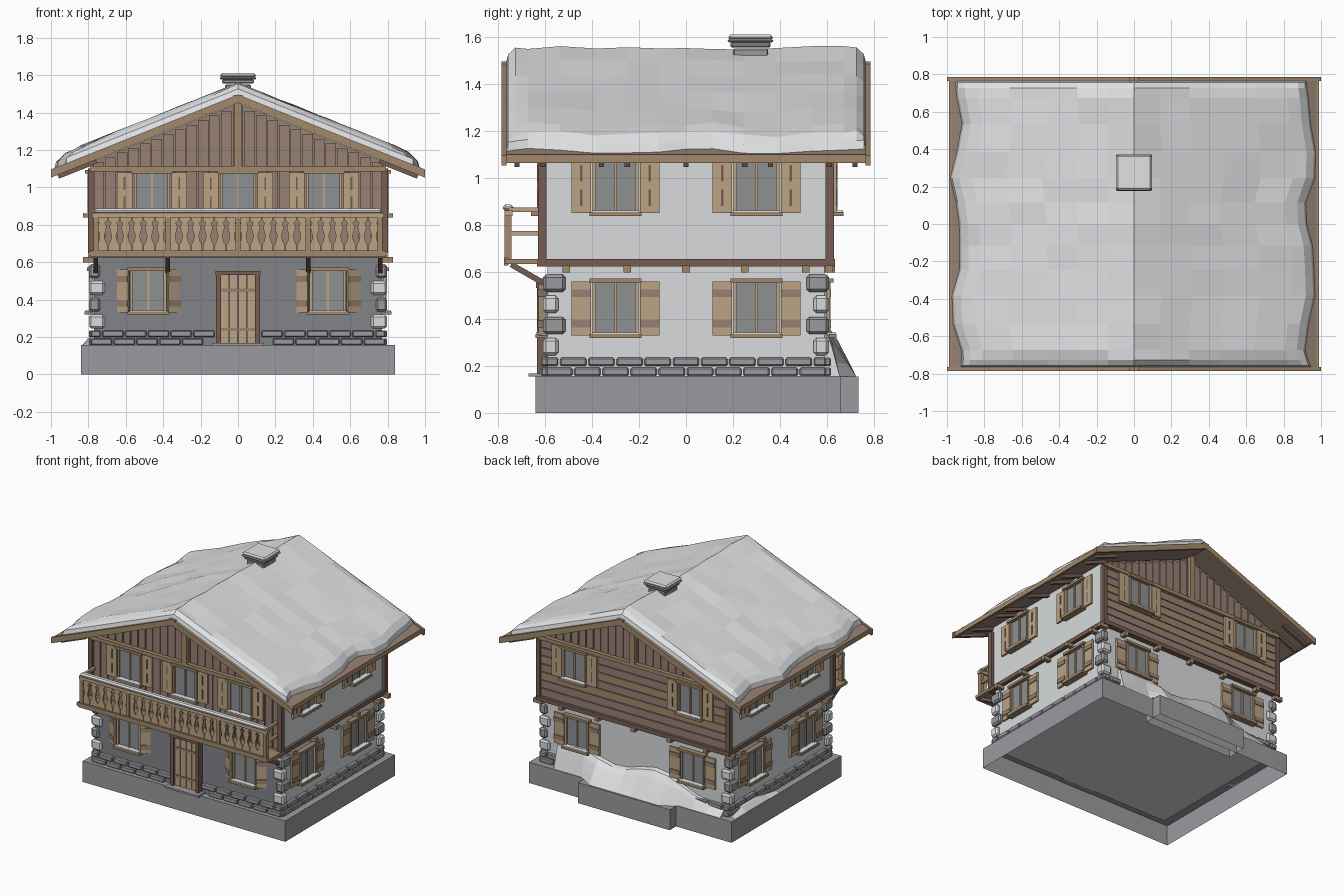
import bpy, bmesh, math, random
from mathutils import Matrix, Vector

random.seed(4)
cube = bpy.data.objects.get("Cube")
if cube:
    bpy.data.objects.remove(cube)

COLOURS = {
    "snow": (.75, .76, .77), "plaster": (.69, .71, .72), "grey_plaster": (.22, .23, .25),
    "stone": (.33, .33, .35), "glass": (.27, .28, .29), "plank_brown": (.31, .22, .175),
    "tan_wood": (.50, .37, .23), "dark_wood": (.18, .11, .085), "mid_wood": (.36, .25, .15),
}
MATS = {}
for key, rgb in COLOURS.items():
    m = bpy.data.materials.new(key)
    m.use_nodes = True
    m.diffuse_color = (*rgb, 1)
    shader = next(n for n in m.node_tree.nodes if n.type == "BSDF_PRINCIPLED")
    shader.inputs["Base Color"].default_value = (*rgb, 1)
    shader.inputs["Roughness"].default_value = .9
    MATS[key] = m


def finish(name, bm, mats, bevel=0):
    bmesh.ops.recalc_face_normals(bm, faces=bm.faces)
    mesh = bpy.data.meshes.new(name)
    bm.to_mesh(mesh)
    bm.free()
    for k in mats:
        mesh.materials.append(MATS[k])
    ob = bpy.data.objects.new(name, mesh)
    bpy.context.collection.objects.link(ob)
    if bevel:
        mod = ob.modifiers.new("Bevel", "BEVEL")
        mod.width, mod.segments = bevel, 1
    return ob


def boxes(name, items, place=Matrix(), bevel=0):
    """Items are (centre, size, material, optional rotation)."""
    bm, mats = bmesh.new(), []
    for centre, size, mat, *turn in items:
        if mat not in mats:
            mats.append(mat)
        mtx = place @ Matrix.Translation(centre) @ (turn[0] if turn else Matrix())
        made = bmesh.ops.create_cube(bm, size=1, matrix=mtx @ Matrix.Diagonal((*size, 1)))
        for f in {f for v in made["verts"] for f in v.link_faces}:
            f.material_index = mats.index(mat)
    return finish(name, bm, mats, bevel)


def prism(name, outline, y0, y1, *mats):
    """Extrude an x-z outline along y."""
    bm = bmesh.new()
    face = bm.faces.new([bm.verts.new((x, y0, z)) for x, z in outline])
    ext = bmesh.ops.extrude_face_region(bm, geom=[face])
    bmesh.ops.translate(bm, vec=(0, y1 - y0, 0),
                        verts=[g for g in ext["geom"] if isinstance(g, bmesh.types.BMVert)])
    return finish(name, bm, mats)


def grid(name, rows, mat):
    bm = bmesh.new()
    vs = [[bm.verts.new(p) for p in row] for row in rows]
    for a, b in zip(vs, vs[1:]):
        for i in range(len(a) - 1):
            bm.faces.new((a[i], a[i + 1], b[i + 1], b[i]))
    return finish(name, bm, [mat])


def side(angle, dist):
    """Frame whose -y axis points out of a wall."""
    return Matrix.Rotation(math.radians(angle), 4, "Z") @ Matrix.Translation((0, -dist, 0))


def roof_z(x):
    return 1.49 - .4 * abs(x)


# Foundation, open underneath
base = boxes("foundation", [((0, .01, .078), (1.68, 1.3, .156), "stone"),
                            ((0, .66, .077), (.76, .15, .154), "stone")])
bm = bmesh.new()
bm.from_mesh(base.data)
bmesh.ops.delete(bm, geom=[f for f in bm.faces if f.normal.z < -.9], context="FACES")
bm.to_mesh(base.data)
bm.free()

# Walls: the front and back differ from the sides
w = .77
lower = prism("lower_walls", [(-w, .15), (w, .15), (w, .64), (-w, .64)], -.59, .59,
              "plaster", "grey_plaster")
w, top = .78, roof_z(.78) - .04
upper = prism("upper_walls", [(-w, .63), (w, .63), (w, top), (0, 1.45), (-w, top)], -.6, .6,
              "plaster", "plank_brown")
for f in lower.data.polygons:
    f.material_index = int(f.normal.y < -.9)
for f in upper.data.polygons:
    f.material_index = int(abs(f.normal.y) > .9)

# Plinth bricks in two staggered courses
for label, angle, dist, half in (("front", 0, .59, .79), ("right", 90, .77, .6),
                                 ("back", 180, .59, .79), ("left", -90, .77, .6)):
    items = []
    for row, z in enumerate((.175, .217)):
        n = round(2 * half / .125)
        step = 2 * half / n
        for i in range(n + row):
            a, b = (max(-half, min(half, -half + (k - row / 2) * step)) for k in (i, i + 1))
            if label == "front" and abs(a + b) < .26:
                continue
            items.append((((a + b) / 2, -.005, z), (b - a - .008, .045, .036), "stone"))
    boxes(label + "_plinth_bricks", items, side(angle, dist), .006)

# Corner quoins
items = []
for sx in (-1, 1):
    for sy in (-1, 1):
        for i in range(4):
            wide = i % 2 == 0
            lx, ly = (.085, .065) if wide else (.06, .095)
            items.append(((sx * (.797 - lx / 2), sy * (.608 - ly / 2), .282 + i * .09),
                          (lx, ly, .074), "plaster" if wide else "stone"))
boxes("corner_stones", items, bevel=.012)

# Floor band, corner posts and joist ends
items = [((0, s * .615, .64), (1.6, .04, .032), "dark_wood") for s in (-1, 1)]
items += [((s * .785, 0, .64), (.03, 1.27, .032), "dark_wood") for s in (-1, 1)]
items += [((sx * .785, sy * .612, .875), (.034, .036, .45), "dark_wood")
          for sx in (-1, 1) for sy in (-1, 1)]
boxes("timber_frame", items)
items = [((s * .795, y, .612), (.07, .032, .03), "mid_wood")
         for s in (-1, 1) for y in (-.51, -.25, 0, .25, .51, .61)]
items += [((x, .605, .612), (.032, .06, .03), "mid_wood") for x in (-.6, -.3, 0, .3, .6)]
boxes("joist_ends", items)

# Vertical planks, tie beam and king post on both gables
for label, angle, foot in (("front", 0, .66), ("back", 180, 1.1)):
    items = []
    for i in range(-12, 13):
        x = i * .062
        head = roof_z(abs(x) + .03) - .045
        items.append(((x, -.004, (head + foot) / 2), (.056, .012, head - foot), "plank_brown"))
    boxes(label + "_gable_planks", items, side(angle, .6))
    boxes(label + "_gable_beams", [((0, -.02, 1.1), (1.58, .04, .028), "mid_wood"),
                                   ((0, -.02, 1.28), (.04, .04, .36), "mid_wood")],
          side(angle, .6))

# Horizontal boards on the back upper storey
boxes("back_boards", [((0, -.01, .687 + i * .061), (1.54, .02, .055),
                       "mid_wood" if i in (2, 4) else "plank_brown") for i in range(7)],
      side(180, .6))


def window(name, place, u, z, slots, ajar=0):
    items = [((0, -.004, 0), (.18, .012, .23), "glass"),
             ((0, -.012, 0), (.012, .012, .23), "tan_wood"),
             ((0, -.018, .118), (.22, .04, .018), "mid_wood"),
             ((0, -.025, -.118), (.22, .05, .016), "mid_wood"),
             ((0, -.028, -.107), (.2, .04, .008), "snow")]
    for s in (-1, 1):
        items.append(((s * .09, -.012, 0), (.014, .024, .23), "tan_wood"))
        turn = Matrix.Rotation(s * math.radians(ajar), 4, "Z")
        hinge = Vector((s * .1, -.014 - .02 * bool(ajar), 0))
        at = lambda a, d, h: hinge + turn @ Vector((s * a, d, h))
        items.append((at(.046, 0, 0), (.084, .014, .23), "tan_wood", turn))
        if slots:
            items.append((at(.046, -.008, .055), (.01, .004, .07), "dark_wood", turn))
            items.append((at(.046, -.008, -.05), (.01, .004, .07), "dark_wood", turn))
        else:
            for h in (-.065, .065):
                items.append((at(.046, -.009, h), (.082, .008, .032), "plank_brown", turn))
    boxes(name, items, place @ Matrix.Translation((u, 0, z)))


LOW, HIGH = .445, .965
for u in (-.48, .48):
    tag = "left" if u > 0 else "right"
    window("front_lower_window_" + tag, side(0, .59), u, LOW, False, 32)
    window("back_lower_window_" + tag, side(180, .59), u, LOW, False)
    window("back_upper_window_" + tag, side(180, .62), u, HIGH, True)
for u in (-.46, 0, .46):
    window("front_upper_window", side(0, .61), u, HIGH, True)
for label, angle in (("left", 90), ("right", -90)):
    for u in (-.3, .3):
        window(label + "_lower_window", side(angle, .77), u, LOW, False)
        window(label + "_upper_window", side(angle, .78), u, HIGH, True)

# Door with frame, boards, straps and doorstep
items = [((s * .105, -.02, .355), (.026, .05, .39), "dark_wood") for s in (-1, 1)]
items += [((0, -.02, .543), (.24, .055, .022), "dark_wood"),
          ((0, -.035, .161), (.28, .09, .014), "stone")]
items += [((i * .047, -.01, .35), (.043, .03, .37), "tan_wood") for i in (-1.5, -.5, .5, 1.5)]
items += [((0, -.027, z), (.186, .006, .018), "plank_brown") for z in (.24, .45)]
boxes("front_door", items, side(0, .59))

# Balcony: floor, rails, posts, braces, snow
POSTS = (-.76, -.375, 0, .375, .76)
items = [((0, -.685, .645), (1.6, .17, .022), "mid_wood"),
         ((0, -.765, .645), (1.57, .02, .034), "mid_wood"),
         ((0, -.755, .85), (1.56, .035, .024), "tan_wood")]
items += [((x, -.757, .75), (.026, .03, .2), "mid_wood") for x in POSTS]
items += [((s * .76, -.685, z), (.02, .14, .018), "tan_wood") for s in (-1, 1) for z in (.765, .865)]
tilt = Matrix.Rotation(math.radians(-30), 4, "X")
items += [((x, -.675, .592), (.024, .16, .024), "dark_wood", tilt) for x in POSTS if x]
boxes("balcony", items)
boxes("balcony_snow", [((0, -.757, .873), (1.54, .044, .028), "snow")], bevel=.01)

# Turned outline of a cut-out board, repeated along the balcony
half = [(.03, .66), (.03, .69), (.017, .715), (.012, .74), (.02, .77), (.024, .79),
        (.015, .81), (.03, .825), (.03, .84)]
slat = prism("balcony_slats", [(x - .727, z) for x, z in half]
             + [(-x - .727, z) for x, z in reversed(half)], -.762, -.75, "tan_wood")
arr = slat.modifiers.new("Repeat", "ARRAY")
arr.count, arr.use_relative_offset, arr.use_constant_offset = 24, False, True
arr.constant_offset_displace = (.0632, 0, 0)


# Roof deck, barge boards, rafters
def chevron(name, reach, lift, thick, y0, y1, mat):
    up = [(-reach, roof_z(reach) + lift), (0, 1.49 + lift), (reach, roof_z(reach) + lift)]
    prism(name, up + [(x, z - thick) for x, z in reversed(up)], y0, y1, mat)


chevron("roof_deck", .98, 0, .035, -.77, .77, "plank_brown")
for label, s in (("front", -1), ("back", 1)):
    chevron(label + "_barge_board", 1, .006, .044, s * .785, s * .765, "mid_wood")
    boxes(label + "_ridge_end", [((0, s * .77, 1.475), (.05, .03, .04), "mid_wood")])
items = []
for s in (-1, 1):
    turn = Matrix.Rotation(s * math.atan(.4), 4, "Y")
    items.append(((s * .98, 0, 1.082), (.016, 1.53, .036), "mid_wood"))
    for y in (-.72, -.61, -.36, -.25, 0, .25, .36, .61, .72):
        items.append(((s * .86, y, roof_z(.86) - .045), (.22, .022, .03), "dark_wood", turn))
boxes("rafters_and_fascia", items)

# Roof snow with rounded, wandering edges
US = [0, .15, .32, .5, .7, .88, .95, .99, 1]
US = [-u for u in reversed(US[1:])] + US
FADE = {1: 0, .99: .55, .95: .9}
rows = []
for v in US:
    y, row = v * .765, []
    for u in US:
        wave = math.sin(y * 9.5 + (1.2 if u > 0 else 2.6)) + .4 * math.sin(y * 17)
        x = u * (.948 - .026 * wave)
        depth = .062 * min(FADE.get(abs(u), 1), FADE.get(abs(v), 1))
        if depth > .05:
            depth += random.uniform(-.008, .008)
        row.append((x, y, roof_z(x) + .002 + depth))
    rows.append(row)
grid("roof_snow", rows, "snow")

# Chimney
boxes("chimney", [((0, .275, 1.5), (.14, .15, .1), "stone"),
                  ((0, .275, 1.566), (.17, .17, .022), "stone"),
                  ((0, .275, 1.584), (.195, .195, .014), "stone")], bevel=.006)
boxes("chimney_snow", [((0, .275, 1.598), (.19, .19, .024), "snow")], bevel=.01)

# Snow drifts against the back wall and right side
rows = []
for i in range(13):
    x = .64 - i * .115
    h = (.17 + .035 * math.sin(i * 1.1)) * (1 if i < 9 else (13 - i) / 4.5)
    reach = .725 if abs(x) < .37 else .655
    rows.append([(x, .585, .155 + h)] +
                [(x, .6 + (reach - .6) * t, .155 + h * k)
                 for t, k in ((.15, .95), (.4, .72), (.75, .3), (1, 0))])
rows = [[(p[0], p[1], .15) for p in rows[0]]] + rows + [[(p[0], p[1], .15) for p in rows[-1]]]
grid("back_snowdrift", rows, "snow")
grid("side_snowdrift", [[(-.765, y, .155 + h), (-.8, y, .155 + h * .8), (-.835, y, .154)]
                        for y, h in ((.6, .01), (.48, .045), (.34, .05), (.2, .03), (.08, 0))], "snow")
